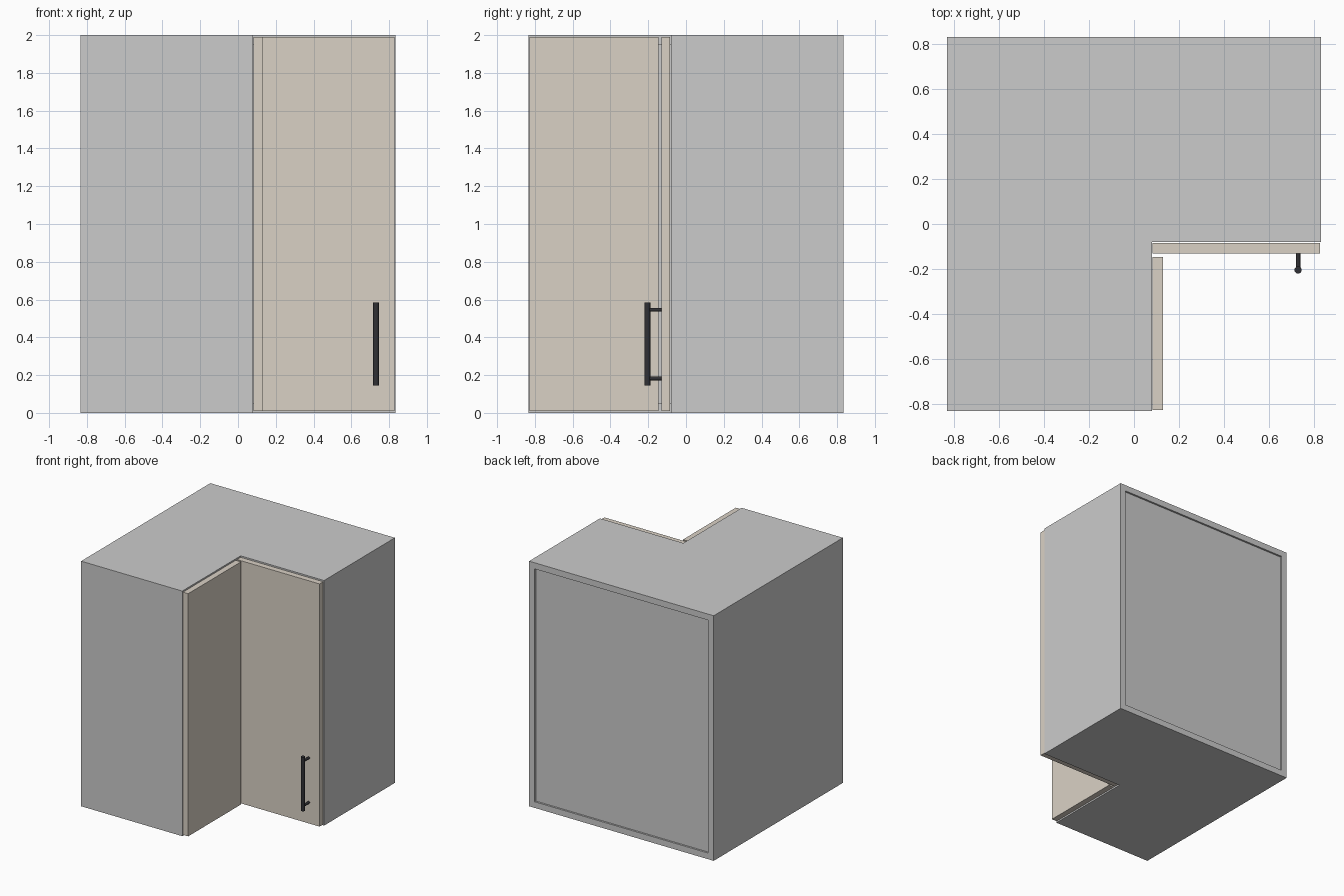
import bpy, bmesh, math

if "Cube" in bpy.data.objects:
    bpy.data.objects.remove(bpy.data.objects["Cube"])

H = 0.833      # half width of the carcass
T = 0.05       # board thickness
C = 0.08       # position of the inner corner
HEIGHT = 2.0


def material(name, rgb):
    m = bpy.data.materials.new(name)
    m.diffuse_color = (*rgb, 1)
    m.use_nodes = True
    m.node_tree.nodes["Principled BSDF"].inputs["Base Color"].default_value = m.diffuse_color
    return m


def finish(name, bm, mat=None):
    bmesh.ops.recalc_face_normals(bm, faces=bm.faces)
    me = bpy.data.meshes.new(name)
    bm.to_mesh(me)
    bm.free()
    ob = bpy.data.objects.new(name, me)
    bpy.context.collection.objects.link(ob)
    if mat:
        me.materials.append(mat)
    return ob


def prism(name, outline, z0, z1, mat=None):
    bm = bmesh.new()
    face = bm.faces.new([bm.verts.new((x, y, z0)) for x, y in outline])
    top = bmesh.ops.extrude_face_region(bm, geom=[face])
    verts = [v for v in top["geom"] if isinstance(v, bmesh.types.BMVert)]
    bmesh.ops.translate(bm, verts=verts, vec=(0, 0, z1 - z0))
    return finish(name, bm, mat)


def board(name, x0, x1, y0, y1, z0, z1, mat=None):
    return prism(name, [(x0, y0), (x1, y0), (x1, y1), (x0, y1)], z0, z1, mat)


def rod(name, radius, length, loc, rot, mat):
    bpy.ops.mesh.primitive_cylinder_add(vertices=20, radius=radius, depth=length,
                                        location=loc, rotation=rot)
    ob = bpy.context.object
    ob.name = name
    ob.data.materials.append(mat)
    bpy.ops.object.shade_smooth_by_angle()


beige = material("door_beige", (0.70, 0.64, 0.56))
black = material("handle_black", (0.03, 0.03, 0.035))

# L-shaped bottom and top boards
ell = [(-H, -H), (C, -H), (C, -C), (H, -C), (H, H), (-H, H)]
prism("bottom_board", ell, 0, T)
prism("top_board", ell, HEIGHT - T, HEIGHT)

# Upright boards of the hollow carcass
z0, z1 = T, HEIGHT - T
board("left_side", -H, -H + T, -H, H, z0, z1)
board("front_end", -H + T, C, -H, -H + T, z0, z1)
board("right_end", H - T, H, -C, H, z0, z1)

# Thin back, set in from the rear edges
board("back_panel", -H + T, H - T, H - 0.03, H - 0.015, z0, z1)

# Two doors meeting in the inner corner
board("front_door", C + 0.003, 0.828, -0.131, -C - 0.004, 0.01, 1.99, beige)
board("side_door", C + 0.003, 0.13, -0.828, -0.146, 0.01, 1.99, beige)

# Bar handle on two posts
hx, hy = 0.731, -0.205
rod("handle_bar", 0.016, 0.44, (hx, hy, 0.364), (0, 0, 0), black)
for i, z in enumerate((0.182, 0.546)):
    rod(f"handle_post_{i + 1}", 0.01, 0.075, (hx, (hy - 0.13) / 2, z),
        (math.pi / 2, 0, 0), black)
